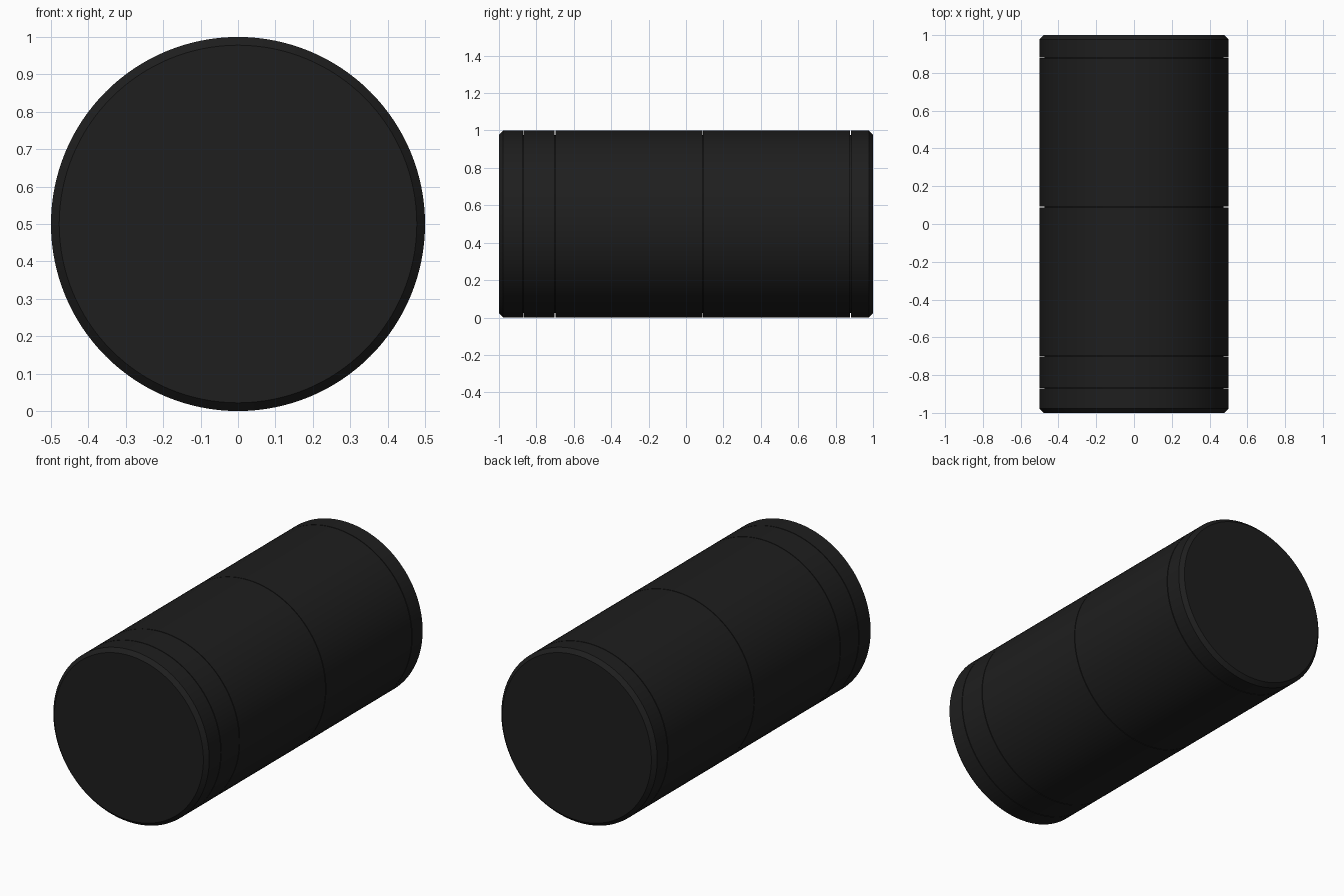
import bpy, bmesh, math

if "Cube" in bpy.data.objects:
    bpy.data.objects.remove(bpy.data.objects["Cube"])

R, HALF, CHAMFER = 0.5, 1.0, 0.022        # body radius, half length, end chamfer
GROOVE_W, GROOVE_D = 0.004, 0.025         # thin seam grooves
GROOVES = (-0.87, -0.70, 0.09, 0.88)      # seam positions along y
SIDES = 128

# Profile (radius, y) from front end to back end
profile = [(R - CHAMFER, -HALF), (R, -HALF + CHAMFER)]
for g in GROOVES:
    a, b = g - GROOVE_W / 2, g + GROOVE_W / 2
    profile += [(R, a), (R - GROOVE_D, a), (R - GROOVE_D, b), (R, b)]
profile += [(R, HALF - CHAMFER), (R - CHAMFER, HALF)]

# Lathe the profile around the y axis
bm = bmesh.new()
rings = []
for r, y in profile:
    ring = []
    for i in range(SIDES):
        t = math.tau * i / SIDES
        ring.append(bm.verts.new((r * math.cos(t), y, R + r * math.sin(t))))
    rings.append(ring)
for lo, hi in zip(rings, rings[1:]):
    for i in range(SIDES):
        j = (i + 1) % SIDES
        bm.faces.new((lo[i], lo[j], hi[j], hi[i]))

# Flat end caps
bm.faces.new(rings[0])
bm.faces.new(rings[-1])
bmesh.ops.recalc_face_normals(bm, faces=bm.faces)

mesh = bpy.data.meshes.new("cylinder_body")
bm.to_mesh(mesh)
bm.free()
body = bpy.data.objects.new("cylinder_body", mesh)
bpy.context.collection.objects.link(body)

# Black finish
black = bpy.data.materials.new("black")
black.diffuse_color = (0.013, 0.013, 0.013, 1)
black.use_nodes = True
black.node_tree.nodes["Principled BSDF"].inputs["Base Color"].default_value = black.diffuse_color
mesh.materials.append(black)

# Smooth round sides, crisp chamfers and grooves
bpy.context.view_layer.objects.active = body
body.select_set(True)
bpy.ops.object.shade_smooth_by_angle(angle=math.radians(30))
